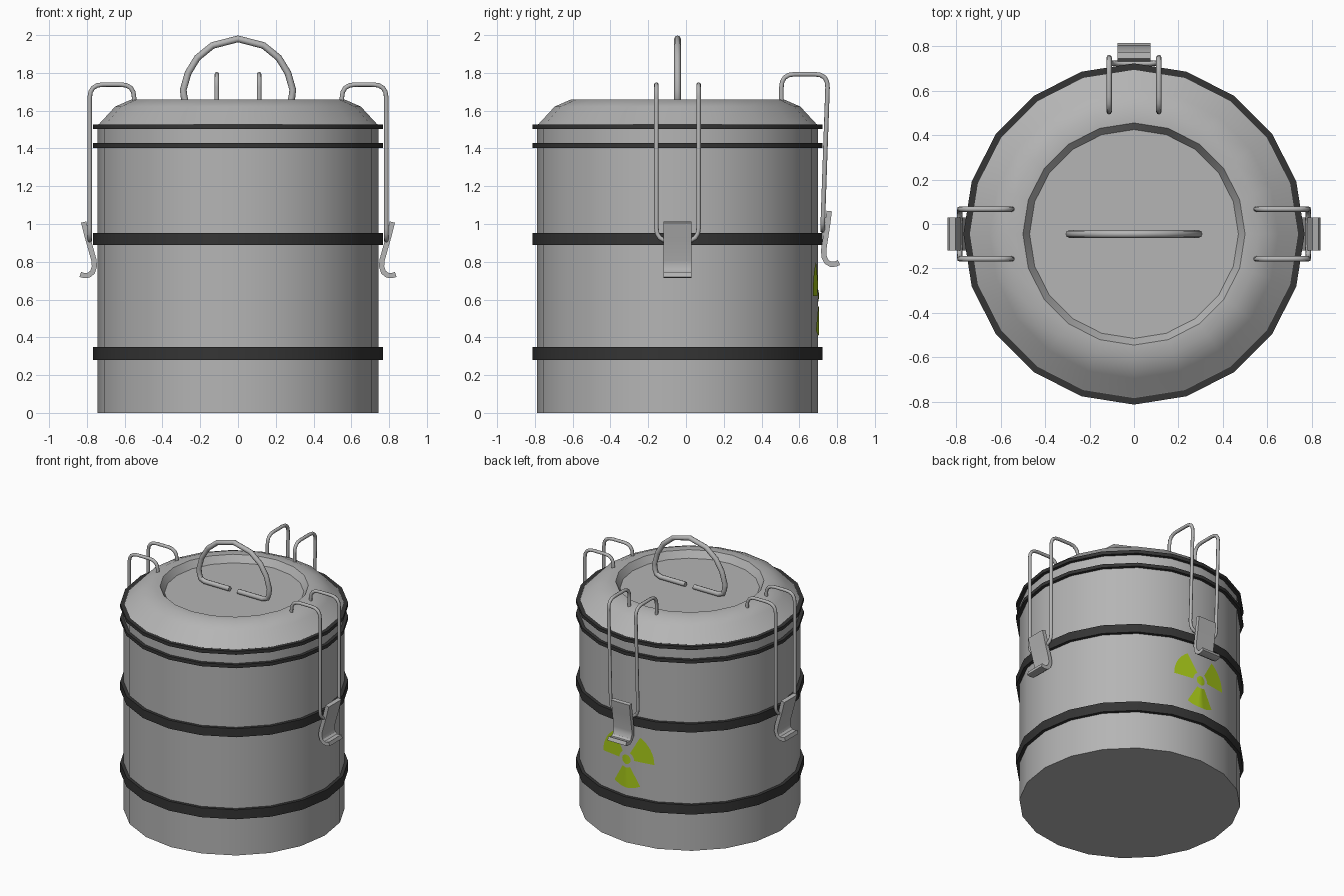
import bpy, bmesh, math
from mathutils import Vector

if "Cube" in bpy.data.objects:
    bpy.data.objects.remove(bpy.data.objects["Cube"])

CY = -0.045          # drum axis in y
R = 0.745            # drum radius
SIDES = 20


def material(name, rgb):
    m = bpy.data.materials.new(name)
    m.diffuse_color = (*rgb, 1)
    m.use_nodes = True
    m.node_tree.nodes["Principled BSDF"].inputs["Base Color"].default_value = m.diffuse_color
    return m


STEEL = material("steel_grey", (0.46, 0.46, 0.46))
RUBBER = material("dark_rubber", (0.035, 0.035, 0.035))
GREEN = material("warning_green", (0.40, 0.60, 0.01))


def finish(ob, mat, angle=30):
    ob.data.materials.clear()
    ob.data.materials.append(mat)
    bpy.ops.object.select_all(action='DESELECT')
    bpy.context.view_layer.objects.active = ob
    ob.select_set(True)
    bpy.ops.object.shade_smooth_by_angle(angle=math.radians(angle))
    return ob


def from_bmesh(name, bm, mat, recalc=True):
    if recalc:
        bmesh.ops.recalc_face_normals(bm, faces=bm.faces)
    me = bpy.data.meshes.new(name)
    bm.to_mesh(me)
    bm.free()
    ob = bpy.data.objects.new(name, me)
    bpy.context.collection.objects.link(ob)
    return finish(ob, mat)


def lathe(name, profile, mat, closed=False):
    """Turn (radius, z) points round the drum axis."""
    bm = bmesh.new()
    rings = []
    for r, z in profile:
        rings.append([bm.verts.new((r * math.cos(2 * math.pi * i / SIDES),
                                    CY + r * math.sin(2 * math.pi * i / SIDES), z))
                      for i in range(SIDES)])
    pairs = list(zip(rings, rings[1:]))
    if closed:
        pairs.append((rings[-1], rings[0]))
    for a, b in pairs:
        for i in range(SIDES):
            j = (i + 1) % SIDES
            bm.faces.new((a[i], a[j], b[j], b[i]))
    if not closed:
        bm.faces.new(rings[0])
        bm.faces.new(rings[-1])
    return from_bmesh(name, bm, mat)


def tube(name, pts, radius, mat):
    cu = bpy.data.curves.new(name, 'CURVE')
    cu.dimensions = '3D'
    cu.bevel_depth = radius
    cu.bevel_resolution = 2
    cu.use_fill_caps = True
    sp = cu.splines.new('POLY')
    sp.points.add(len(pts) - 1)
    for p, co in zip(sp.points, pts):
        p.co = (*co, 1)
    ob = bpy.data.objects.new(name, cu)
    bpy.context.collection.objects.link(ob)
    bpy.ops.object.select_all(action='DESELECT')
    bpy.context.view_layer.objects.active = ob
    ob.select_set(True)
    bpy.ops.object.convert(target='MESH')
    return finish(bpy.context.view_layer.objects.active, mat, 50)


def rounded(pts, rad, n=4):
    """Round the inner corners of a path."""
    pts = [Vector(p) for p in pts]
    out = [pts[0]]
    for a, b, c in zip(pts, pts[1:], pts[2:]):
        p = b + (a - b).normalized() * rad
        q = b + (c - b).normalized() * rad
        for k in range(n + 1):
            t = k / n
            out.append(p * (1 - t) ** 2 + b * 2 * t * (1 - t) + q * t * t)
    return out + [pts[-1]]


# Drum and lid with recessed top
lathe("drum_body", [(R, 0), (R, 1.525), (0.735, 1.53), (0.65, 1.622), (0.562, 1.66),
                    (0.50, 1.66), (0.47, 1.61)], STEEL)

# Dark bands
for name, z0, z1 in (("lower_band", 0.28, 0.35), ("middle_band", 0.89, 0.953),
                     ("seal_band", 1.403, 1.428), ("lid_band", 1.503, 1.528)):
    lathe(name, [(0.73, z0), (0.768, z0), (0.768, z1), (0.73, z1)], RUBBER, closed=True)

# Carrying handle
half = [(0.035, 1.626), (0.24, 1.626), (0.275, 1.64), (0.285, 1.67), (0.29, 1.71),
        (0.264, 1.80), (0.215, 1.88), (0.135, 1.945)]
tube("lid_handle", [(-x, CY, z) for x, z in half] + [(0, CY, 1.98)]
     + [(x, CY, z) for x, z in reversed(half)], 0.018, STEEL)


# Clamps: wire bail and hooked plate, placed by angle round the axis
def clamp(name, angle, dz=0.0, shear=0.0, tilt=0.0):
    ca, sa = math.cos(angle), math.sin(angle)

    def place(r, t, z):
        return Vector((r * ca - t * sa, CY + r * sa + t * ca, z))

    w = 0.112
    side = [(0.55, w, 1.60 - dz), (0.55, w, 1.738), (0.785, w, 1.738), (0.785, w, 0.91)]
    path = rounded(side + [(r, -t, z) for r, t, z in reversed(side)], 0.07)
    tube(name + "_wire", [place(p.x + shear * (p.z - 1.4) * (p.x > 0.7), p.y, p.z + dz)
                          for p in path], 0.012, STEEL)

    # Hook plate: centre line thickened, then extruded sideways
    line = [Vector(p) for p in ((0.817, 1.01), (0.797, 0.93), (0.763, 0.81), (0.76, 0.775),
                                (0.77, 0.745), (0.79, 0.729), (0.815, 0.727), (0.835, 0.733))]
    c, s = math.cos(tilt), math.sin(tilt)
    line = [Vector((0.78 + (p.x - 0.78) * c - (p.y - 0.9) * s,
                    0.9 + (p.x - 0.78) * s + (p.y - 0.9) * c)) for p in line]
    bm = bmesh.new()
    loops = []
    for i, p in enumerate(line):
        d = (line[min(i + 1, len(line) - 1)] - line[max(i - 1, 0)]).normalized()
        n = Vector((-d.y, d.x)) * 0.014
        loops.append([bm.verts.new(place(q.x, t, q.y + dz))
                      for q, t in ((p + n, 0.075), (p + n, -0.075),
                                   (p - n, -0.075), (p - n, 0.075))])
    for a, b in zip(loops, loops[1:]):
        for i in range(4):
            j = (i + 1) % 4
            bm.faces.new((a[i], a[j], b[j], b[i]))
    bm.faces.new(loops[0])
    bm.faces.new(loops[-1])
    from_bmesh(name + "_hook", bm, STEEL)


clamp("right_clamp", 0)
clamp("left_clamp", math.pi)
clamp("back_clamp", math.pi / 2, dz=0.055, shear=0.035, tilt=math.radians(7))


# Warning sign: thin plates lying on the two back facets
def sign_plate(name, a0, a1, r0, r1, n):
    bm = bmesh.new()
    rows = []
    for i in range(n + 1):
        a = math.radians(a0 + (a1 - a0) * i / n)
        row = []
        for r in (r0, r1):
            x, z = r * math.cos(a), 0.62 + r * math.sin(a)
            y = CY + R - abs(x) * math.tan(math.pi / SIDES) + 0.005
            row.append(bm.verts.new((x, y, z)))
        rows.append(row)
    for p, q in zip(rows, rows[1:]):
        bm.faces.new((p[0], q[0], q[1], p[1]))
    bmesh.ops.remove_doubles(bm, verts=bm.verts, dist=1e-5)
    bm.normal_update()
    for f in bm.faces:
        if f.normal.y < 0:
            f.normal_flip()
    from_bmesh(name, bm, GREEN, recalc=False)


for k in range(3):
    sign_plate("sign_blade_%d" % (k + 1), 120 * k, 120 * k + 60, 0.06, 0.21, 8)
sign_plate("sign_centre", 0, 360, 0.0, 0.035, 12)
